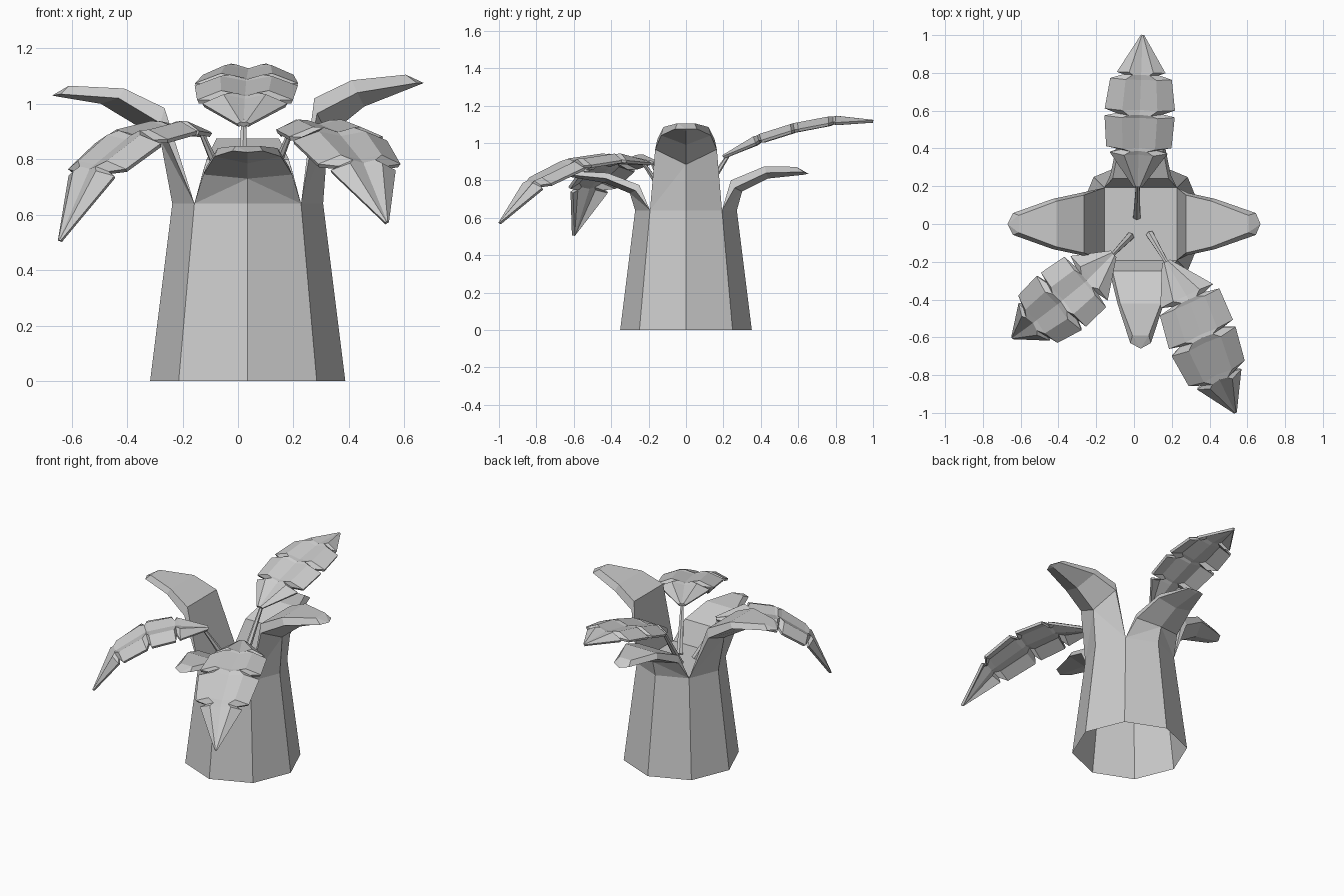
import bpy, bmesh, math
from mathutils import Vector, Matrix

if "Cube" in bpy.data.objects:
    bpy.data.objects.remove(bpy.data.objects["Cube"], do_unlink=True)

grey = bpy.data.materials.new("plain grey")
grey.use_nodes = True
grey.diffuse_color = (0.6, 0.6, 0.6, 1)
grey.node_tree.nodes["Principled BSDF"].inputs["Base Color"].default_value = (0.6, 0.6, 0.6, 1)

CENTRE = Vector((0.035, 0, 0))
RIM_Z = 0.64
RIM_R = 0.272


def make_object(name, bm, fix_normals=True):
    if fix_normals:
        bmesh.ops.recalc_face_normals(bm, faces=bm.faces)
    mesh = bpy.data.meshes.new(name)
    bm.to_mesh(mesh)
    bm.free()
    mesh.materials.append(grey)
    obj = bpy.data.objects.new(name, mesh)
    bpy.context.collection.objects.link(obj)
    return obj


# Octagonal trunk, open at the bottom, with a square floor inside the top
def build_trunk():
    bm = bmesh.new()
    rings = []
    for radius, z in ((0.352, 0), (0.297, 0.44), (RIM_R, RIM_Z)):
        angles = [i * math.pi / 4 for i in range(8)]
        rings.append([bm.verts.new(CENTRE + Vector((radius * math.cos(a), radius * math.sin(a), z)))
                      for a in angles])
    for low, high in zip(rings, rings[1:]):
        for i in range(8):
            j = (i + 1) % 8
            bm.faces.new((low[i], low[j], high[j], high[i]))
    bm.faces.new(rings[-1][1::2])
    make_object("trunk", bm, False)


# Peeled-back petal: flat inner face, thin rim and a keel underneath.
# Each section gives (distance, height) of inner edge, outer edge and keel, then half width.
def build_petal(name, turn, sections, tip):
    bm = bmesh.new()
    spin = Matrix.Rotation(turn, 3, "Z")

    def vert(r, y, z):
        return bm.verts.new(CENTRE + spin @ Vector((r, y, z)))

    corner = RIM_R * math.sqrt(0.5)
    base_left, base_right = (vert(corner, s * corner, RIM_Z) for s in (1, -1))
    base_keel = vert(RIM_R, 0, RIM_Z)
    rows = []
    for inner, outer, keel, half in sections:
        rows.append([vert(outer[0], half, outer[1]), vert(inner[0], half - 0.012, inner[1]),
                     vert(inner[0], 0.012 - half, inner[1]), vert(outer[0], -half, outer[1]),
                     vert(keel[0], 0, keel[1])])
    first = rows[0]
    bm.faces.new((base_left, base_right, first[2], first[1]))
    for base, outer, inner in ((base_left, first[0], first[1]), (base_right, first[3], first[2])):
        bm.faces.new((base, inner, outer))
        bm.faces.new((base, outer, first[4]))
        bm.faces.new((base, first[4], base_keel))
    for a, b in zip(rows, rows[1:]):
        for i in range(5):
            j = (i + 1) % 5
            bm.faces.new((a[i], a[j], b[j], b[i]))
    end = vert(tip[0], 0, tip[1])
    for i in range(5):
        bm.faces.new((rows[-1][i], rows[-1][(i + 1) % 5], end))
    make_object(name, bm)


build_trunk()
build_petal("left_petal", 0, [
    ((0.24, 1.02), (0.25, 0.965), (0.29, 0.885), 0.165),
    ((0.375, 1.085), (0.395, 1.04), (0.42, 0.99), 0.133),
    ((0.57, 1.105), (0.61, 1.075), (0.61, 1.065), 0.058)], (0.635, 1.075))
build_petal("right_petal", math.pi, [
    ((0.30, 0.985), (0.315, 0.93), (0.315, 0.87), 0.165),
    ((0.445, 1.055), (0.465, 1.02), (0.53, 1.0), 0.133),
    ((0.645, 1.065), (0.675, 1.035), (0.68, 1.025), 0.058)], (0.705, 1.03))
build_petal("front_petal", -math.pi / 2, [
    ((0.25, 0.775), (0.27, 0.745), (0.30, 0.73), 0.16),
    ((0.42, 0.84), (0.43, 0.81), (0.43, 0.785), 0.12),
    ((0.59, 0.848), (0.63, 0.83), (0.63, 0.82), 0.055)], (0.66, 0.825))
build_petal("back_petal", math.pi / 2, [
    ((0.24, 0.80), (0.26, 0.76), (0.30, 0.74), 0.16),
    ((0.42, 0.875), (0.43, 0.84), (0.44, 0.81), 0.125),
    ((0.59, 0.872), (0.63, 0.845), (0.63, 0.83), 0.055)], (0.655, 0.835))


# Notched leaf outline: (position along the spine in segments, half width)
OUTLINE = ((0, 0.02), (0.9, 0.15), (1, 0.09), (1.08, 0.17), (1.92, 0.183), (2, 0.12), (2.12, 0.183),
           (2.88, 0.16), (3, 0.09), (3.06, 0.125), (4, 0.004))
# Leaf cross-section: (share of half width, lift)
SECTION = ((-1, -0.018), (-0.5, 0.018), (0, 0), (0.5, 0.018), (1, -0.018))


def build_leaf(name, root, spine):
    spine = [Vector(p) for p in spine]
    heading = spine[-1] - spine[0]
    side = Vector((heading.y, -heading.x, 0)).normalized()
    bm = bmesh.new()
    rows = []
    for t, half in OUTLINE:
        k = min(int(t), 3)
        point = spine[k].lerp(spine[k + 1], t - k)
        along = (spine[min(k + 1, 4)] - spine[k]).normalized()
        if t == k and 0 < k < 4:
            along = (spine[k + 1] - spine[k - 1]).normalized()
        up = side.cross(along).normalized()
        fade = min(1, half / 0.12)
        rows.append([bm.verts.new(point + side * half * u + up * lift * fade) for u, lift in SECTION])
    for a, b in zip(rows, rows[1:]):
        for i in range(4):
            bm.faces.new((a[i], a[i + 1], b[i + 1], b[i]))
    leaf = make_object(name, bm, False)
    solid = leaf.modifiers.new("thickness", "SOLIDIFY")
    solid.thickness = 0.016
    solid.offset = 0

    # Thin tapered stem from the floor to the leaf
    root = Vector(root)
    top = spine[0].lerp(spine[1], 0.15)
    axis = top - root
    bm = bmesh.new()
    bmesh.ops.create_cone(bm, segments=6, radius1=0.022, radius2=0.01, depth=axis.length, cap_ends=True)
    turn = axis.to_track_quat("Z", "Y").to_matrix().to_4x4()
    bm.transform(Matrix.Translation((root + top) / 2) @ turn)
    make_object(name + "_stem", bm)


build_leaf("back_leaf", (0.015, 0.04, 0.64), [
    (0.02, 0.2, 0.925), (0.025, 0.39, 1.02), (0.03, 0.58, 1.08), (0.038, 0.79, 1.12), (0.045, 1.0, 1.115)])
build_leaf("front_left_leaf", (0.085, -0.055, 0.64), [
    (0.17, -0.2, 0.89), (0.29, -0.4, 0.92), (0.36, -0.6, 0.89), (0.45, -0.82, 0.78), (0.535, -0.995, 0.57)])
build_leaf("front_right_leaf", (-0.02, -0.065, 0.64), [
    (-0.11, -0.16, 0.89), (-0.25, -0.3, 0.915), (-0.385, -0.41, 0.88), (-0.53, -0.52, 0.76),
    (-0.64, -0.6, 0.505)])
